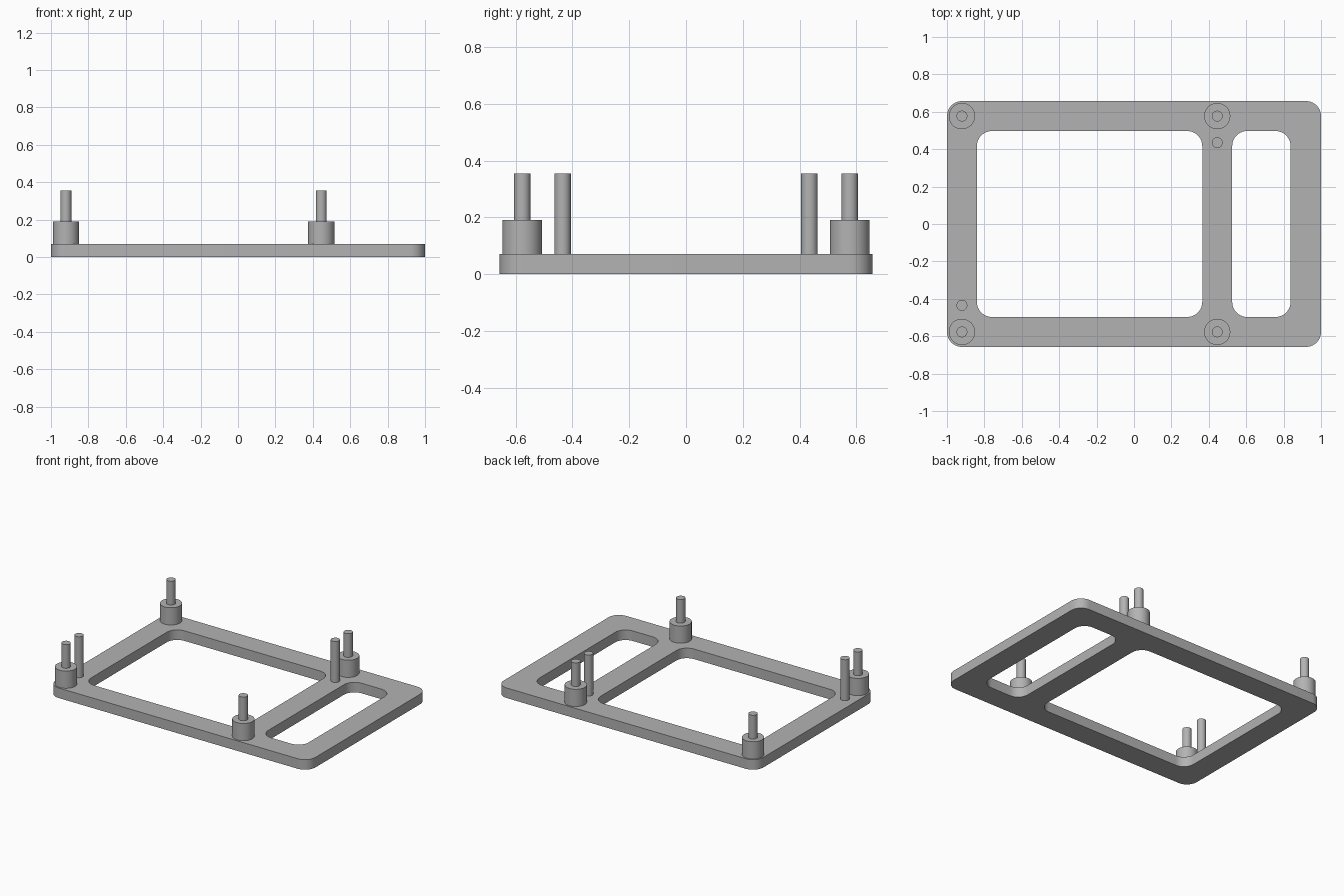
import bpy
import bmesh
from math import sin, cos, pi, radians
from mathutils import Matrix

cube = bpy.data.objects.get("Cube")
if cube:
    bpy.data.objects.remove(cube, do_unlink=True)

PLATE_TOP, BOSS_TOP, PIN_TOP = 0.07, 0.19, 0.355
BOSS_RADIUS, PIN_RADIUS = 0.07, 0.029
CORNER = 0.08
LEFT, RIGHT, ROW = -0.92, 0.445, 0.577

grey = bpy.data.materials.new("plain grey")
grey.use_nodes = True
colour = (0.45, 0.45, 0.45, 1)
grey.diffuse_color = colour
grey.node_tree.nodes["Principled BSDF"].inputs["Base Color"].default_value = colour


def finish(name, mesh):
    """Link a mesh as a grey object with smooth rounds and sharp edges."""
    obj = bpy.data.objects.new(name, mesh)
    bpy.context.collection.objects.link(obj)
    mesh.materials.clear()
    mesh.materials.append(grey)
    bpy.ops.object.select_all(action='DESELECT')
    obj.select_set(True)
    bpy.context.view_layer.objects.active = obj
    bpy.ops.object.shade_smooth_by_angle(angle=radians(35))
    return obj


def rounded_rectangle(x0, x1, y0, y1, r, steps=10):
    centres = [(x1 - r, y1 - r), (x0 + r, y1 - r), (x0 + r, y0 + r), (x1 - r, y0 + r)]
    return [(cx + r * cos((q + i / steps) * pi / 2), cy + r * sin((q + i / steps) * pi / 2))
            for q, (cx, cy) in enumerate(centres) for i in range(steps + 1)]


def cylinder(name, x, y, z0, z1, radius):
    bm = bmesh.new()
    bmesh.ops.create_cone(bm, cap_ends=True, segments=40, radius1=radius, radius2=radius,
                          depth=z1 - z0, matrix=Matrix.Translation((x, y, (z0 + z1) / 2)))
    mesh = bpy.data.meshes.new(name)
    bm.to_mesh(mesh)
    bm.free()
    return finish(name, mesh)


# Base frame: rounded outline with two rounded windows, extruded
curve = bpy.data.curves.new("frame_outline", 'CURVE')
curve.dimensions = '2D'
curve.fill_mode = 'BOTH'
curve.extrude = PLATE_TOP / 2
for bounds in ((-1, 1, -0.657, 0.657), (-0.84, 0.365, -0.497, 0.497), (0.525, 0.837, -0.497, 0.497)):
    points = rounded_rectangle(*bounds, CORNER)
    spline = curve.splines.new('POLY')
    spline.points.add(len(points) - 1)
    for point, (x, y) in zip(spline.points, points):
        point.co = (x, y, 0, 1)
    spline.use_cyclic_u = True
outline = bpy.data.objects.new("frame_outline", curve)
bpy.context.collection.objects.link(outline)
bpy.context.view_layer.update()
graph = bpy.context.evaluated_depsgraph_get()
frame_mesh = bpy.data.meshes.new_from_object(outline.evaluated_get(graph))
bpy.data.objects.remove(outline, do_unlink=True)
bm = bmesh.new()
bm.from_mesh(frame_mesh)
bmesh.ops.remove_doubles(bm, verts=bm.verts, dist=0.0001)
bmesh.ops.translate(bm, verts=bm.verts, vec=(0, 0, PLATE_TOP / 2))
bmesh.ops.recalc_face_normals(bm, faces=bm.faces)
bm.to_mesh(frame_mesh)
bm.free()
finish("base_frame", frame_mesh)

# Four standoffs, each a wide boss carrying a thin pin
for side, x in (("right", LEFT), ("left", RIGHT)):
    for end, y in (("front", -ROW), ("back", ROW)):
        cylinder(f"{end}_{side}_boss", x, y, PLATE_TOP, BOSS_TOP, BOSS_RADIUS)
        cylinder(f"{end}_{side}_pin", x, y, BOSS_TOP, PIN_TOP, PIN_RADIUS)

# Two tall pins standing directly on the frame, at opposite corners
cylinder("front_right_tall_pin", LEFT, -0.435, PLATE_TOP, PIN_TOP, PIN_RADIUS)
cylinder("back_left_tall_pin", RIGHT, 0.435, PLATE_TOP, PIN_TOP, PIN_RADIUS)
